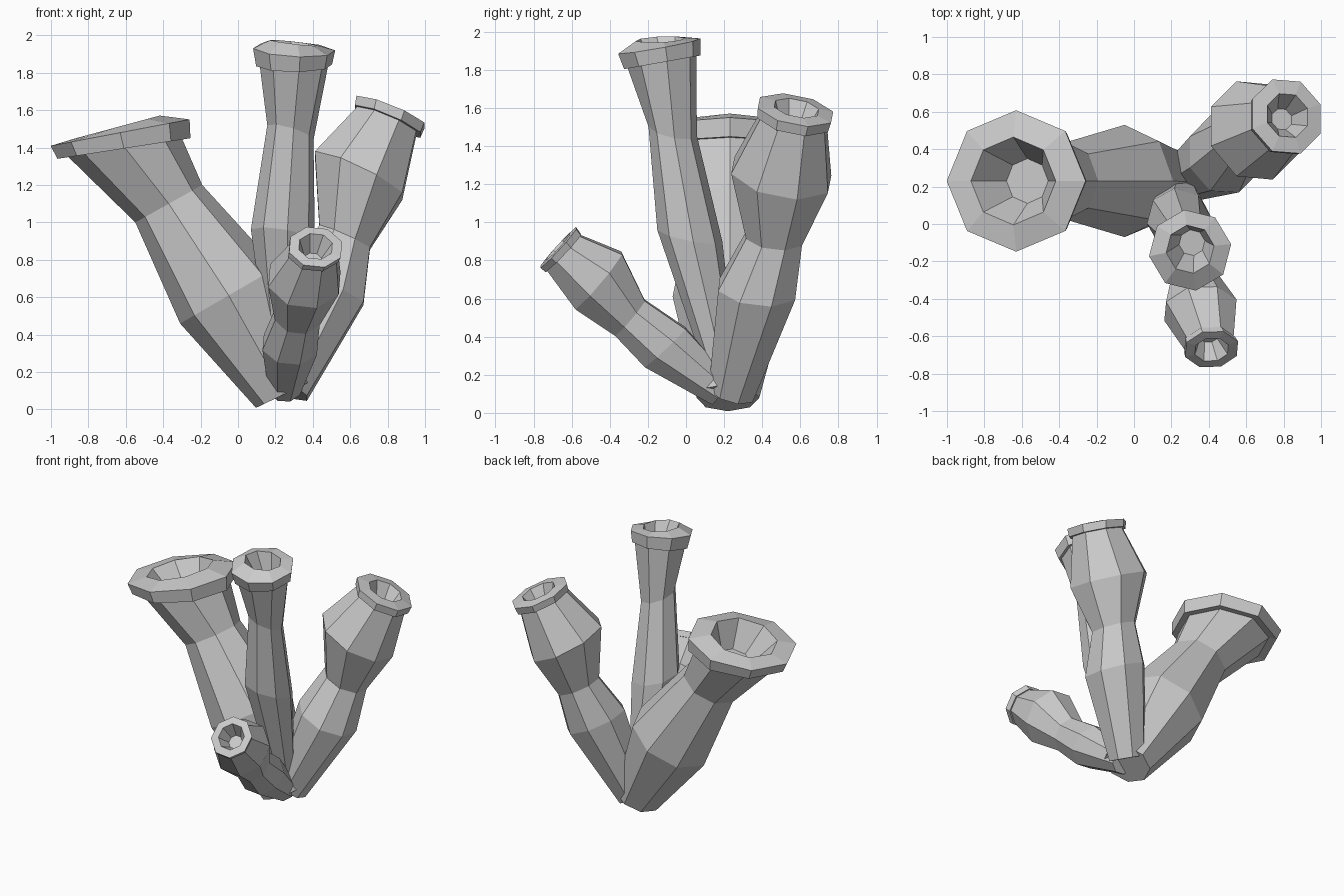
import bpy, bmesh
from math import cos, sin, radians, pi
from mathutils import Vector

SIDES = 8


def ring(bm, centre, radius, lean, turn):
    """Octagon at centre; its normal is (lean x, lean y, 1)."""
    n = Vector((lean[0], lean[1], 1)).normalized()
    u = Vector((1, 0, 0))
    u = (u - n * u.dot(n)).normalized()
    v = n.cross(u)
    verts = []
    for i in range(SIDES):
        a = radians(turn) + 2 * pi * i / SIDES
        verts.append(bm.verts.new(Vector(centre) + radius * (cos(a) * u + sin(a) * v)))
    return verts


def tube(name, turn, rings):
    """Skin a closed tube through the rings, base to hole floor."""
    bm = bmesh.new()
    loops = [ring(bm, c, r, lean, turn) for c, r, lean in rings]
    for a, b in zip(loops, loops[1:]):
        for i in range(SIDES):
            j = (i + 1) % SIDES
            bm.faces.new((a[i], a[j], b[j], b[i]))
    bm.faces.new(loops[0][::-1])
    bm.faces.new(loops[-1])
    bmesh.ops.recalc_face_normals(bm, faces=bm.faces[:])
    mesh = bpy.data.meshes.new(name)
    bm.to_mesh(mesh)
    bm.free()
    bpy.context.collection.objects.link(bpy.data.objects.new(name, mesh))


# Each ring: centre, radius, lean. Order: base, body, neck, rim bottom, rim top, lip, hole floor
# Wide flared tube on the left
tube("wide_tube", 0, [
    ((0.245, 0.22, 0.08), 0.165, (-0.48, 0)),
    ((-0.05, 0.23, 0.61), 0.30, (-0.58, 0)),
    ((-0.37, 0.23, 1.10), 0.205, (-0.56, 0)),
    ((-0.605, 0.23, 1.40), 0.31, (-0.15, 0)),
    ((-0.61, 0.23, 1.395), 0.36, (-0.155, 0)),
    ((-0.63, 0.23, 1.48), 0.378, (-0.19, 0)),
    ((-0.645, 0.23, 1.51), 0.235, (-0.27, 0)),
    ((-0.57, 0.23, 1.32), 0.12, (-0.4, 0)),
])

# Tall tube in the middle
tube("tall_tube", 8, [
    ((0.25, 0.21, 0.12), 0.07, (0, -0.2)),
    ((0.24, 0.02, 0.93), 0.175, (0.17, 0.2)),
    ((0.28, -0.07, 1.48), 0.13, (0.3, 0.22)),
    ((0.30, -0.125, 1.84), 0.185, (0.0, -0.18)),
    ((0.30, -0.125, 1.84), 0.205, (0.0, -0.18)),
    ((0.30, -0.14, 1.925), 0.222, (0.05, -0.18)),
    ((0.30, -0.135, 1.96), 0.13, (0.12, -0.05)),
    ((0.31, -0.10, 1.80), 0.07, (0.1, -0.1)),
])

# Bulging tube at the back right
tube("back_tube", 22.5, [
    ((0.26, 0.24, 0.11), 0.13, (0.5, 0.3)),
    ((0.485, 0.375, 0.65), 0.22, (0.45, 0.12)),
    ((0.57, 0.465, 0.92), 0.16, (0.45, 0.12)),
    ((0.645, 0.50, 1.25), 0.28, (0.49, 0.2)),
    ((0.795, 0.565, 1.54), 0.185, (0.43, 0.2)),
    ((0.80, 0.565, 1.54), 0.205, (0.43, 0.2)),
    ((0.815, 0.575, 1.59), 0.212, (0.41, 0.2)),
    ((0.82, 0.58, 1.60), 0.125, (0.41, 0.2)),
    ((0.79, 0.56, 1.46), 0.06, (0.41, 0.2)),
])

# Short tube leaning to the front
tube("front_tube", 19, [
    ((0.25, 0.19, 0.11), 0.09, (0.05, -1.3)),
    ((0.28, -0.11, 0.345), 0.158, (0.1, -0.95)),
    ((0.32, -0.295, 0.50), 0.13, (0.15, -1.18)),
    ((0.355, -0.46, 0.695), 0.205, (0.15, -1.19)),
    ((0.405, -0.645, 0.842), 0.135, (0.12, -1.05)),
    ((0.405, -0.645, 0.84), 0.145, (0.12, -1.05)),
    ((0.415, -0.67, 0.868), 0.15, (0.12, -1.1)),
    ((0.415, -0.672, 0.872), 0.095, (0.12, -1.1)),
    ((0.40, -0.60, 0.80), 0.05, (0.12, -1.1)),
])
